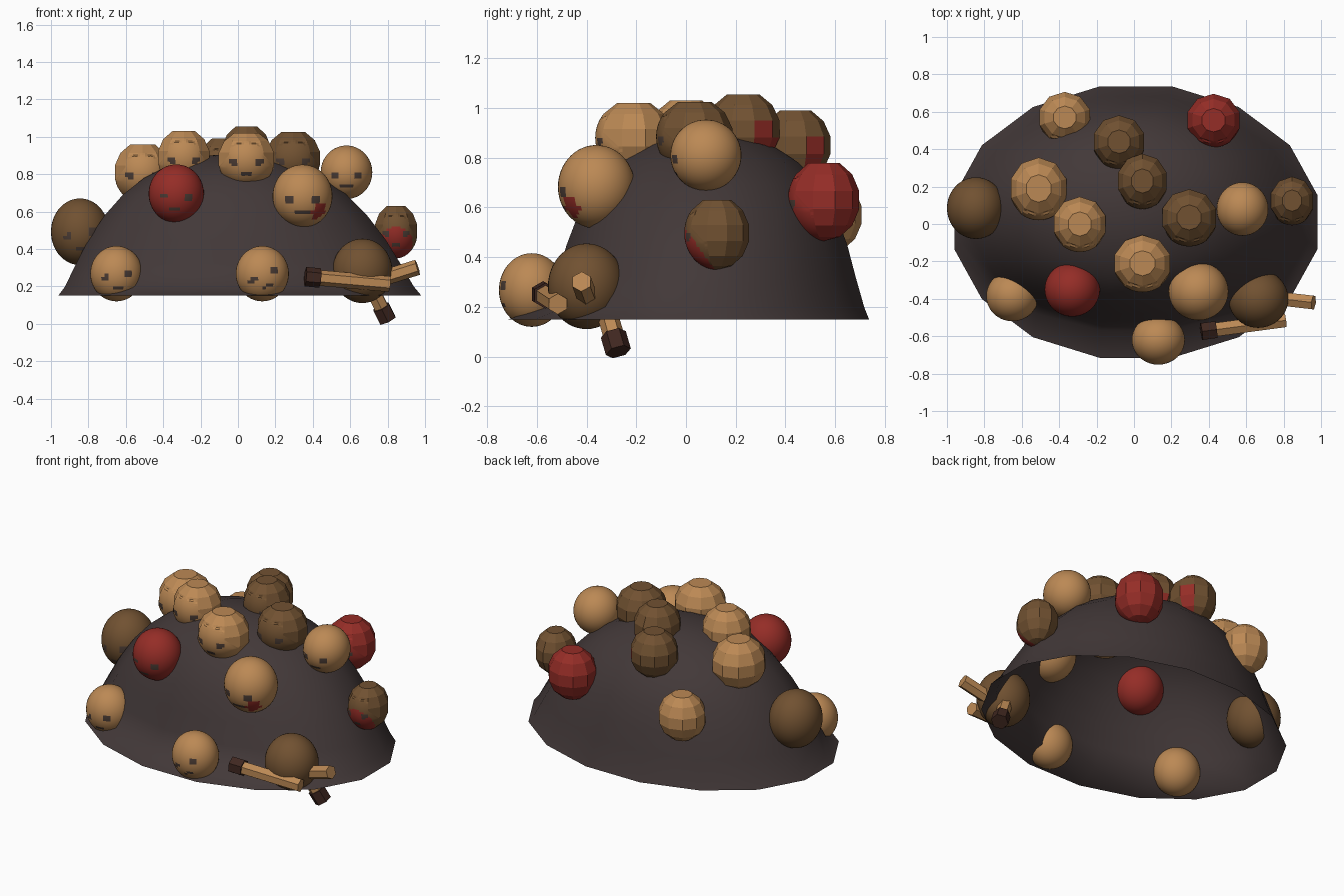
import bpy, bmesh, math
from mathutils import Vector

if "Cube" in bpy.data.objects:
    bpy.data.objects.remove(bpy.data.objects["Cube"])


def material(name, rgb):
    m = bpy.data.materials.new(name)
    m.diffuse_color = (*rgb, 1)
    m.use_nodes = True
    m.node_tree.nodes["Principled BSDF"].inputs["Base Color"].default_value = m.diffuse_color
    return m


TAN = material("tan", (0.50, 0.25, 0.09))
BROWN = material("brown", (0.165, 0.083, 0.031))
RED = material("dark red", (0.30, 0.026, 0.02))
EARTH = material("dark earth", (0.055, 0.04, 0.04))
HOLLOW = material("hollow dark", (0.07, 0.045, 0.035))
TIP = material("stick tip", (0.05, 0.02, 0.014))


def finish(name, bm, mats):
    me = bpy.data.meshes.new(name)
    bm.to_mesh(me)
    bm.free()
    for m in mats:
        me.materials.append(m)
    ob = bpy.data.objects.new(name, me)
    bpy.context.collection.objects.link(ob)
    return ob


# Open mound: 16-sided rings, steeper at the back, small skirt at the front
RINGS = [  # z, half width, front y, back y
    (0.15, 0.99, -0.73, 0.75), (0.20, 0.95, -0.58, 0.73),
    (0.32, 0.885, -0.53, 0.695), (0.45, 0.81, -0.49, 0.66),
    (0.58, 0.715, -0.44, 0.61), (0.69, 0.61, -0.38, 0.55),
    (0.78, 0.49, -0.30, 0.46), (0.85, 0.345, -0.19, 0.35),
    (0.895, 0.18, -0.06, 0.23)]
bm = bmesh.new()
loops = []
for z, rx, yf, yb in RINGS:
    mid = 0.01 + 0.09 * (z - 0.15) / 0.75
    ring = []
    for i in range(16):
        a = (i + 0.5) * math.tau / 16
        s = math.sin(a)
        ry = yb - mid if s > 0 else mid - yf
        ring.append(bm.verts.new((0.01 - 0.05 * (z - 0.15) + rx * math.cos(a), mid + ry * s, z)))
    loops.append(ring)
for lo, hi in zip(loops, loops[1:]):
    for i in range(16):
        j = (i + 1) % 16
        bm.faces.new((lo[i], lo[j], hi[j], hi[i]))
peak = bm.verts.new((-0.03, 0.09, 0.91))
for i in range(16):
    bm.faces.new((loops[-1][i], loops[-1][(i + 1) % 16], peak))
for f in bm.faces:
    f.smooth = True
for e in bm.edges:
    if len(e.link_faces) == 2 and e.calc_face_angle() > math.radians(35):
        e.smooth = False
finish("mound", bm, [EARTH])


# Round heads: either smooth, or faceted with a finer rounded face side
def head(name, loc, size, mat, faceted=False, roll=0.0, patch=None, limit=0.8, face=True):
    bm = bmesh.new()
    if faceted:
        bmesh.ops.create_uvsphere(bm, u_segments=10, v_segments=7, radius=1)
        bmesh.ops.dissolve_faces(bm, faces=[f for f in bm.faces if f.calc_center_median().z > 0.85])
        look = Vector((0, -0.85, -0.5))
        fine = [f for f in bm.faces if f.normal.dot(look) > 0.5]
        edges = {e for f in fine for e in f.edges}
        bmesh.ops.subdivide_edges(bm, edges=list(edges), cuts=5, use_grid_fill=True)
    else:
        bmesh.ops.create_uvsphere(bm, u_segments=40, v_segments=26, radius=1)
        look = Vector((0, -0.85, -0.5))
    for v in bm.verts:
        if not faceted or v.co.normalized().dot(look) > 0.4:
            v.co.normalize()
    # hollow eyes and mouth, and a stained patch, by direction
    f_dir = Vector((0, -1, -0.2)).normalized()
    right = Vector((math.cos(roll), 0, math.sin(roll)))
    up = right.cross(f_dir) * -1
    if up.z < 0:
        up = -up
    for f in bm.faces:
        c = f.calc_center_median().normalized()
        f.smooth = not faceted or c.dot(look) > 0.5
        if patch and c.dot(Vector(patch).normalized()) > limit:
            f.material_index = 2
        if face and c.dot(f_dir) > 0:
            a, b = abs(c.dot(right)), c.dot(up)
            eye = ((a - 0.42) / 0.16) ** 2 + ((b - 0.08) / 0.12) ** 2 < 1
            mouth = (a / 0.22) ** 2 + ((b + 0.33) / 0.06) ** 2 < 1
            if eye or mouth:
                f.material_index = 1
    for v in bm.verts:
        v.co = Vector((v.co.x * size[0], v.co.y * size[1], v.co.z * size[2])) + Vector(loc)
    finish(name, bm, [mat, HOLLOW, RED])


head("left_head", (-0.845, 0.085, 0.492), (0.155, 0.165, 0.178), BROWN, roll=0.15)
head("back_left_head", (-0.37, 0.57, 0.57), (0.145, 0.14, 0.155), TAN, True)
head("back_red_head", (0.425, 0.555, 0.63), (0.15, 0.145, 0.165), RED, True)
head("back_top_head", (-0.08, 0.44, 0.85), (0.145, 0.145, 0.155), BROWN, True,
     patch=(0.7, 0.5, -0.5), limit=0.85)
head("crown_head", (0.045, 0.23, 0.915), (0.14, 0.15, 0.155), BROWN, True,
     patch=(0.6, 0.6, -0.5), limit=0.85)
head("upper_left_head", (-0.51, 0.19, 0.81), (0.16, 0.17, 0.165), TAN, True)
head("top_left_head", (-0.29, 0.0, 0.89), (0.148, 0.15, 0.155), TAN, True)
head("top_front_head", (0.045, -0.21, 0.88), (0.16, 0.155, 0.155), TAN, True)
head("top_right_head", (0.295, 0.035, 0.885), (0.155, 0.155, 0.155), BROWN, True)
head("upper_right_head", (0.58, 0.08, 0.81), (0.138, 0.143, 0.143), TAN)
head("right_head", (0.845, 0.125, 0.497), (0.122, 0.132, 0.147), BROWN, True,
     patch=(0, -0.75, -0.6), limit=0.68)
head("front_red_head", (-0.33, -0.35, 0.695), (0.148, 0.145, 0.157), RED, roll=-0.1)
head("front_right_head", (0.345, -0.36, 0.683), (0.16, 0.155, 0.168), TAN,
     patch=(0.55, -0.65, -0.5), limit=0.96)
head("low_left_head", (-0.65, -0.385, 0.268), (0.14, 0.135, 0.148), TAN, roll=0.2)
head("low_front_head", (0.13, -0.62, 0.268), (0.142, 0.132, 0.148), TAN, roll=0.4)
head("low_right_head", (0.665, -0.4, 0.283), (0.16, 0.155, 0.172), BROWN, face=False)


# Hexagonal sticks driven through the low right head
def rod(name, a, b, r, mat):
    a, b = Vector(a), Vector(b)
    bm = bmesh.new()
    bmesh.ops.create_cone(bm, cap_ends=True, segments=6, radius1=r, radius2=r, depth=(b - a).length)
    ob = finish(name, bm, [mat])
    ob.location = (a + b) / 2
    ob.rotation_mode = 'QUATERNION'
    ob.rotation_quaternion = (b - a).to_track_quat('Z', 'Y')


def stick(name, tip, end, dark_tip=True):
    tip, end = Vector(tip), Vector(end)
    d = (end - tip).normalized()
    rod(name, tip + d * (0.06 if dark_tip else 0), end, 0.042, TAN)
    if dark_tip:
        rod(name + "_tip", tip, tip + d * 0.08, 0.052, TIP)


stick("long_stick", (0.36, -0.575, 0.252), (0.81, -0.515, 0.212))
stick("right_stick", (0.96, -0.42, 0.302), (0.70, -0.39, 0.22), False)
stick("lower_stick", (0.80, -0.272, 0.02), (0.70, -0.33, 0.22))
